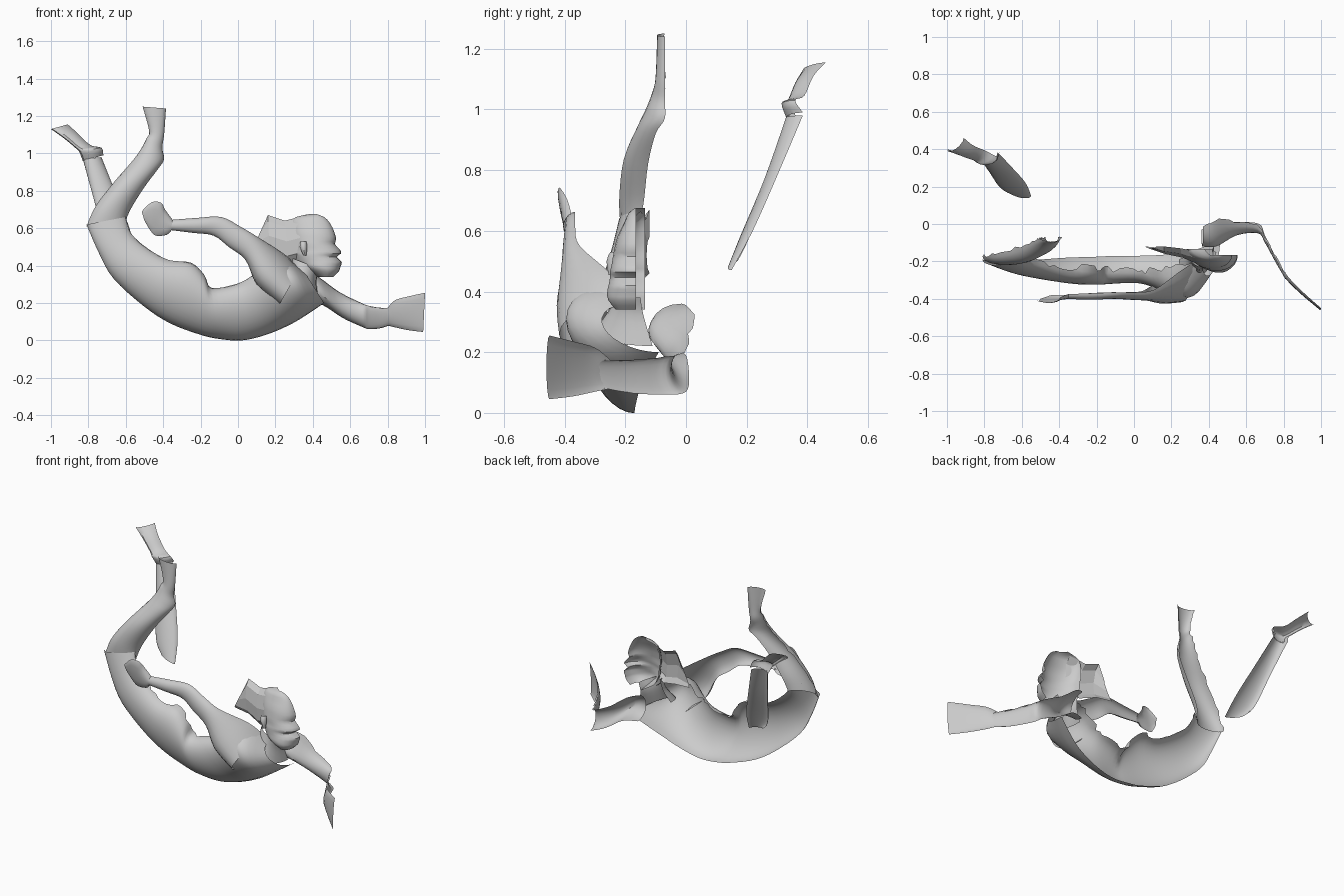
import bpy, bmesh, math, random
random.seed(4)


def smooth_rows(rows, steps):
    """Catmull-Rom interpolation between cross-section rows."""
    out = []
    for i in range(len(rows) - 1):
        p0, p1 = rows[max(i - 1, 0)], rows[i]
        p2, p3 = rows[i + 1], rows[min(i + 2, len(rows) - 1)]
        for k in range(steps):
            t = k / steps
            out.append([0.5 * (2 * b + (c - a) * t + (2 * a - 5 * b + 4 * c - d) * t * t
                               + (3 * b - a - 3 * c + d) * t ** 3)
                        for a, b, c, d in zip(p0, p1, p2, p3)])
    out.append(list(rows[-1]))
    return out


def shell(name, rows, sides=10, steps=4, ragged=0.0, angle=35):
    """Open half-tube bulging to the front. Row: upper xzy, lower xzy, front y."""
    bm = bmesh.new()
    grid = []
    for ux, uz, uy, lx, lz, ly, yf in smooth_rows(rows, steps):
        bulge = yf - (uy + ly) / 2
        ring = []
        for j in range(sides + 1):
            t = math.pi * j / sides
            s = (1 - math.cos(t)) / 2
            y = uy + (ly - uy) * s + bulge * math.sin(t)
            if j == 0:
                y += random.uniform(-ragged, ragged)
            ring.append(bm.verts.new((ux + (lx - ux) * s, y, uz + (lz - uz) * s)))
        grid.append(ring)
    for a, b in zip(grid, grid[1:]):
        for j in range(sides):
            bm.faces.new((a[j], a[j + 1], b[j + 1], b[j]))
    bm.normal_update()
    if sum(f.normal.y * f.calc_area() for f in bm.faces) > 0:
        bmesh.ops.reverse_faces(bm, faces=bm.faces[:])
    me = bpy.data.meshes.new(name)
    bm.to_mesh(me)
    bm.free()
    ob = bpy.data.objects.new(name, me)
    bpy.context.collection.objects.link(ob)
    if angle:
        bpy.ops.object.select_all(action='DESELECT')
        ob.select_set(True)
        bpy.context.view_layer.objects.active = ob
        bpy.ops.object.shade_smooth_by_angle(angle=math.radians(angle))
    return ob


# near thigh, belly and chest in one sweep
shell("torso_and_thigh", [
    (-.60, .66, -.17, -.81, .62, -.19, -.22),
    (-.57, .57, -.19, -.745, .47, -.20, -.25),
    (-.48, .49, -.21, -.665, .33, -.20, -.28),
    (-.37, .43, -.23, -.50, .18, -.19, -.305),
    (-.25, .415, -.23, -.36, .09, -.18, -.32),
    (-.18, .35, -.24, -.20, .03, -.175, -.32),
    (-.14, .28, -.24, -.10, .008, -.17, -.315),
    (.00, .305, -.24, .02, .00, -.17, -.31),
    (.08, .35, -.25, .15, .03, -.165, -.33),
    (.17, .42, -.24, .28, .085, -.15, -.38),
    (.27, .42, -.22, .38, .145, -.12, -.38),
    (.36, .36, -.18, .46, .20, -.09, -.27)], sides=14, ragged=.02)

# near shin and pointed foot
shell("near_shin_and_foot", [
    (-.81, .61, -.17, -.61, .60, -.16, -.215),
    (-.76, .72, -.16, -.58, .69, -.14, -.22),
    (-.66, .85, -.14, -.50, .82, -.125, -.205),
    (-.56, .965, -.10, -.425, .92, -.10, -.16),
    (-.515, 1.03, -.08, -.395, .97, -.07, -.13),
    (-.49, 1.08, -.075, -.405, 1.03, -.07, -.11),
    (-.475, 1.12, -.07, -.395, 1.10, -.07, -.10),
    (-.51, 1.25, -.07, -.385, 1.24, -.07, -.095)], ragged=.01)

# far lower leg, a loose strip
shell("far_shin", [
    (-.83, .97, .37, -.73, .98, .385, .33),
    (-.775, .77, .285, -.65, .78, .30, .26),
    (-.72, .57, .205, -.58, .60, .22, .18),
    (-.66, .50, .17, -.55, .47, .15, .14)])
shell("far_foot", [
    (-.83, .96, .37, -.72, .99, .385, .33),
    (-.85, 1.01, .35, -.73, 1.03, .36, .315),
    (-.87, 1.03, .36, -.79, 1.045, .39, .34),
    (-.93, 1.08, .38, -.86, 1.11, .42, .365),
    (-1.0, 1.13, .40, -.91, 1.155, .46, .40)], sides=6)

# near arm from shoulder back to wrist
shell("near_arm", [
    (.33, .38, -.20, .22, .19, -.30, -.41),
    (.25, .46, -.25, .10, .30, -.33, -.42),
    (.11, .55, -.35, .04, .43, -.36, -.41),
    (.01, .61, -.365, -.05, .50, -.365, -.405),
    (-.09, .66, -.365, -.13, .56, -.365, -.40),
    (-.22, .655, -.37, -.24, .575, -.37, -.405),
    (-.35, .645, -.375, -.36, .59, -.38, -.40)])
shell("near_hand", [
    (-.35, .645, -.375, -.355, .59, -.38, -.40),
    (-.39, .70, -.39, -.38, .565, -.38, -.405),
    (-.41, .735, -.41, -.44, .56, -.38, -.41),
    (-.46, .74, -.42, -.47, .59, -.39, -.415),
    (-.515, .69, -.41, -.50, .64, -.40, -.41)], sides=6, steps=3)

# far arm reaching forward
shell("far_arm", [
    (.37, .36, -.02, .36, .20, -.03, -.12),
    (.43, .34, .02, .45, .19, .00, -.12),
    (.54, .26, .01, .56, .12, .01, -.06),
    (.66, .20, -.01, .67, .07, .00, -.05),
    (.70, .185, -.07, .70, .06, -.06, -.10),
    (.76, .175, -.18, .76, .065, -.18, -.21),
    (.81, .175, -.265, .81, .08, -.265, -.295)], ragged=.01)
shell("far_hand", [
    (.80, .175, -.25, .80, .08, -.25, -.28),
    (.84, .215, -.30, .84, .07, -.30, -.325),
    (.91, .235, -.37, .91, .055, -.37, -.39),
    (1.0, .255, -.45, .99, .045, -.45, -.46)], sides=8)

# neck
shell("neck", [
    (.29, .44, -.15, .44, .38, -.15, -.23),
    (.28, .36, -.17, .42, .32, -.14, -.25),
    (.24, .29, -.19, .43, .22, -.11, -.30)])

# head in profile: back x, face x, front y by height
profile = [(.675, .38, .42, -.16), (.66, .31, .46, -.185), (.63, .285, .49, -.20),
           (.58, .28, .515, -.225), (.54, .28, .525, -.235), (.515, .285, .518, -.24),
           (.485, .29, .545, -.245), (.465, .29, .552, -.25), (.447, .30, .528, -.25),
           (.42, .31, .555, -.255), (.395, .33, .548, -.26), (.37, .37, .54, -.255),
           (.34, .42, .51, -.23)]
shell("head", [(b, z, -.135, f, z, -.165, y) for z, b, f, y in profile], sides=12, steps=2)

# ear on the near side
shell("ear", [
    (.335, .53, -.235, .365, .53, -.235, -.25),
    (.33, .50, -.24, .37, .50, -.24, -.262),
    (.35, .455, -.24, .365, .455, -.24, -.255)], sides=6, steps=2)

# hair streaming back in flat panels
shell("hair", [
    (.35, .665, -.15, .31, .43, -.17, -.21),
    (.25, .64, -.13, .27, .42, -.16, -.18),
    (.16, .67, -.12, .17, .45, -.13, -.16),
    (.12, .58, -.12, .06, .46, -.12, -.13)], sides=4, steps=1, angle=0)
